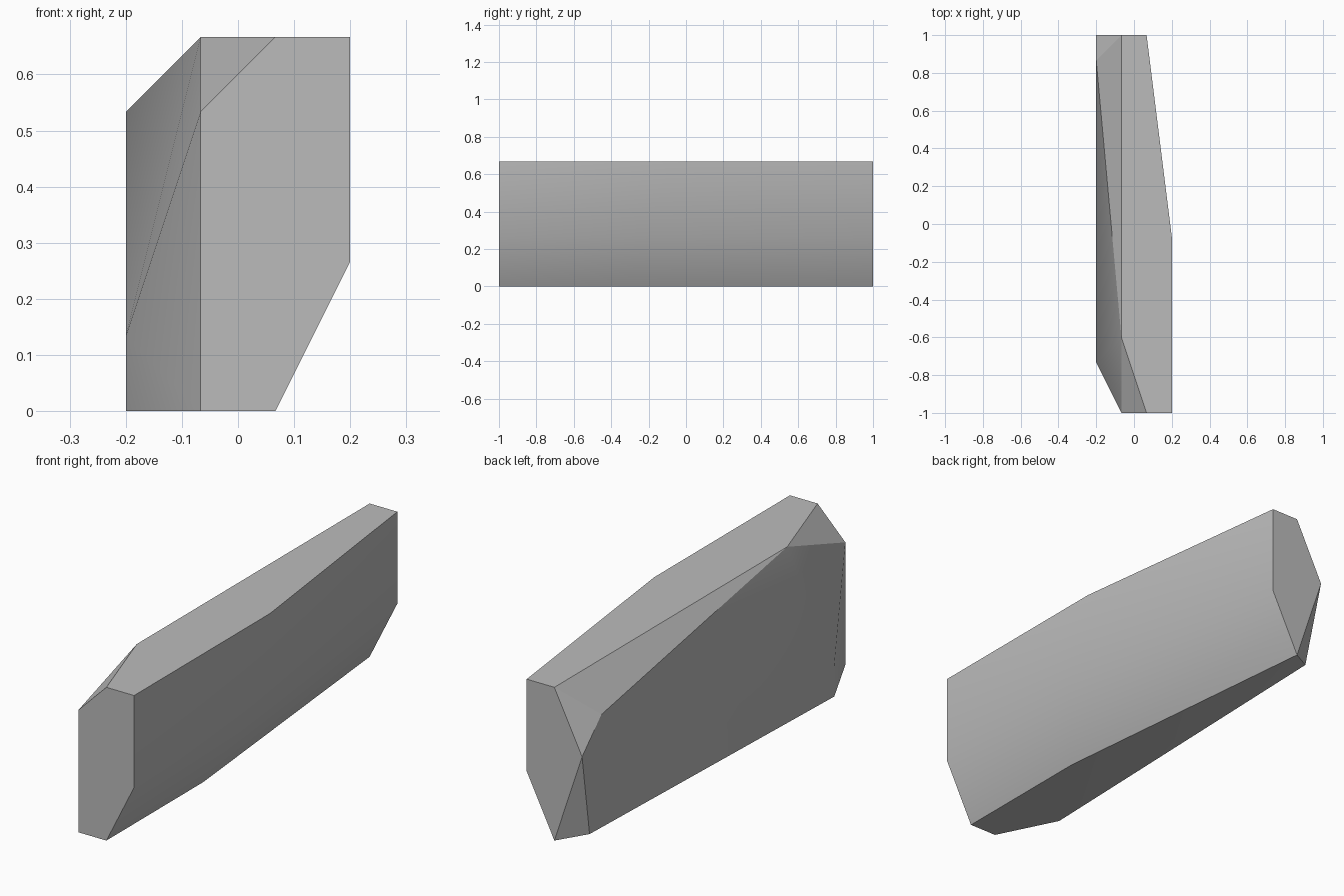
import bpy
import bmesh
import math
from mathutils import Vector

default_cube = bpy.data.objects.get("Cube")
if default_cube:
    bpy.data.objects.remove(default_cube, do_unlink=True)

# All corners sit on a grid with this spacing
GRID = 1 / 15
TOP, FRONT, BACK, LEFT, RIGHT = 10, -15, 15, 3, -3


def make_material(name, colour):
    material = bpy.data.materials.new(name)
    material.use_nodes = True
    material.diffuse_color = colour
    shader = material.node_tree.nodes["Principled BSDF"]
    shader.inputs["Base Color"].default_value = colour
    shader.inputs["Roughness"].default_value = 0.8
    return material


def faceted_block(name, corners, material):
    """Wrap a faceted solid around the corners and merge flat facets."""
    mesh = bpy.data.meshes.new(name)
    bm = bmesh.new()
    for corner in corners:
        bm.verts.new(Vector(corner) * GRID)
    bmesh.ops.convex_hull(bm, input=bm.verts[:])
    bmesh.ops.dissolve_limit(bm, angle_limit=math.radians(0.5),
                             verts=bm.verts[:], edges=bm.edges[:])
    bmesh.ops.recalc_face_normals(bm, faces=bm.faces[:])
    bm.to_mesh(mesh)
    bm.free()
    mesh.materials.append(material)
    block = bpy.data.objects.new(name, mesh)
    bpy.context.collection.objects.link(block)
    return block


# End profiles as (x, z) pairs
front_profile = [(-1, 0), (1, 0), (LEFT, 4), (LEFT, TOP), (1, TOP), (-1, 8)]
back_profile = [(-1, 0), (1, 4), (1, TOP), (-1, TOP), (RIGHT, 6)]
corners = [(x, FRONT, z) for x, z in front_profile]
corners += [(x, BACK, z) for x, z in back_profile]

# Bend along the left side, where the block starts to taper backwards
corners += [(LEFT, -1, TOP), (LEFT, -3, 4), (1, -5, 0)]

# Bevelled right side: front cut, upper slope and lower back corner
corners += [(RIGHT, -11, 0), (RIGHT, -11, 2), (-1, -9, TOP),
            (RIGHT, 13, 8), (-2.7, 13.8, 0.42)]

stone_grey = make_material("stone_grey", (0.5, 0.5, 0.5, 1))
stone_block = faceted_block("stone_block", corners, stone_grey)

# Soft shading across shallow bends, crisp edges elsewhere
bpy.ops.object.select_all(action="DESELECT")
stone_block.select_set(True)
bpy.context.view_layer.objects.active = stone_block
bpy.ops.object.shade_smooth_by_angle(angle=math.radians(30))
